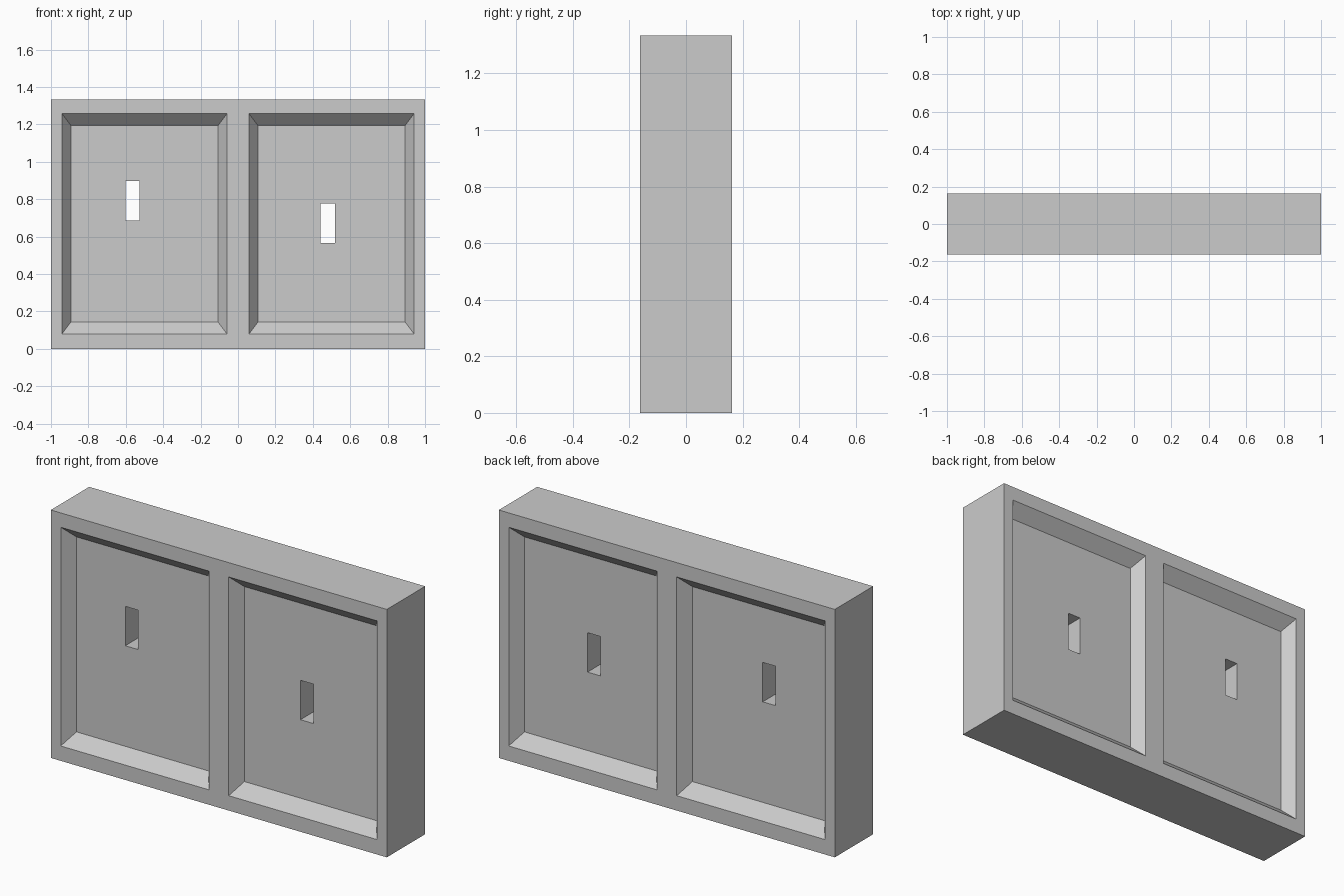
import bpy, bmesh

if "Cube" in bpy.data.objects:
    bpy.data.objects.remove(bpy.data.objects["Cube"])

W, D, H = 2.0, 0.326, 1.334      # overall size
DEPTH = 0.065                    # recess depth on each face
BEVEL_X, BEVEL_Z = 0.048, 0.064  # inward slope of recess walls


def box(name, center, size, taper=(0, 0), side=1):
    """Box whose outer y end (towards side) grows by taper in x and z."""
    bm = bmesh.new()
    bmesh.ops.create_cube(bm, size=1)
    for v in bm.verts:
        outer = v.co.y * side > 0
        for axis, t in ((0, taper[0]), (2, taper[1])):
            half = size[axis] / 2 + (t if outer else 0)
            v.co[axis] = half if v.co[axis] > 0 else -half
        v.co.y *= size[1]
    mesh = bpy.data.meshes.new(name)
    bm.to_mesh(mesh)
    bm.free()
    obj = bpy.data.objects.new(name, mesh)
    obj.location = center
    bpy.context.collection.objects.link(obj)
    return obj


def cut(target, cutter):
    mod = target.modifiers.new("cut", 'BOOLEAN')
    mod.operation = 'DIFFERENCE'
    mod.solver = 'EXACT'
    mod.object = cutter
    cutter.hide_render = True
    bpy.context.view_layer.objects.active = target
    bpy.ops.object.modifier_apply(modifier=mod.name)
    bpy.data.objects.remove(cutter)


# Solid slab
frame = box("double_panel_frame", (0, 0, H / 2), (W, D, H))

# Sloped recesses: two panels, front and back (cutters run past the face)
for px in (-0.5, 0.5):
    for side in (-1, 1):
        cut(frame, box("recess_cutter", (px, side * D / 2, 0.6685),
                       (0.786, 2 * DEPTH, 1.049),
                       (2 * BEVEL_X, 2 * BEVEL_Z), side))

# Through slots
for sx, sz in ((-0.564, 0.791), (0.479, 0.672)):
    cut(frame, box("slot_cutter", (sx, 0, sz), (0.077, 1, 0.212)))
